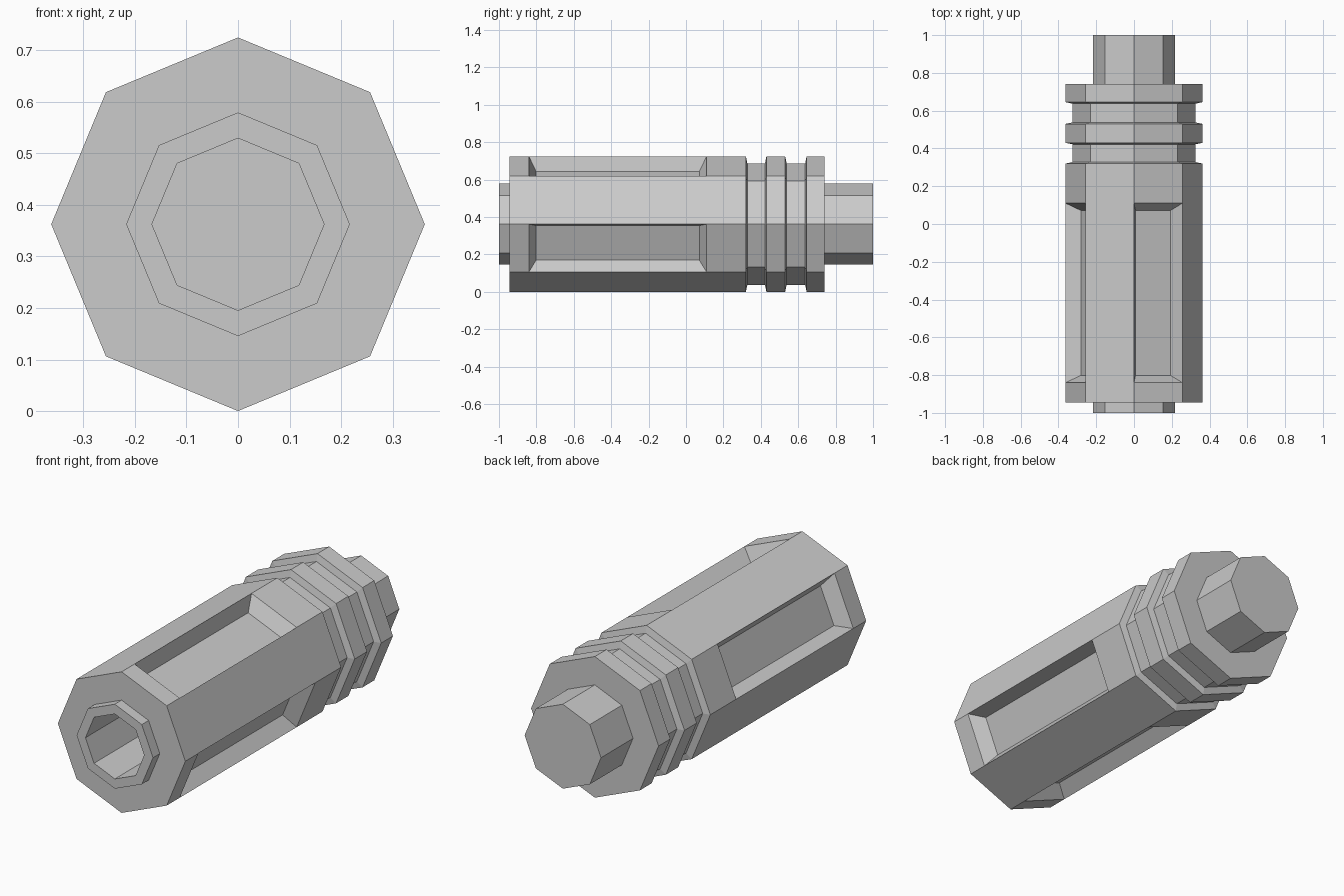
import bpy, bmesh, math

if "Cube" in bpy.data.objects:
    bpy.data.objects.remove(bpy.data.objects["Cube"])

R = 0.3625          # outer radius, also height of the axis
SIDES = 8


def lathe(name, profile):
    """Octagonal solid around the y axis from (y, radius) pairs, capped at both ends."""
    bm = bmesh.new()
    rings = []
    for y, r in profile:
        rings.append([bm.verts.new((r * math.cos(2 * math.pi * i / SIDES), y,
                                    R + r * math.sin(2 * math.pi * i / SIDES)))
                      for i in range(SIDES)])
    for a, b in zip(rings, rings[1:]):
        for i in range(SIDES):
            j = (i + 1) % SIDES
            bm.faces.new((a[i], a[j], b[j], b[i]))
    bm.faces.new(rings[0])
    bm.faces.new(rings[-1])
    bmesh.ops.recalc_face_normals(bm, faces=bm.faces)
    return bm


def finish(bm, name):
    me = bpy.data.meshes.new(name)
    bm.normal_update()
    bm.to_mesh(me)
    bm.free()
    ob = bpy.data.objects.new(name, me)
    bpy.context.collection.objects.link(ob)
    return ob


# Main barrel: bore, front lip, slotted section, two grooves
SLOT = (-0.84, 0.11)
profile = [(0.3, 0.167), (-1, 0.167), (-1, 0.217), (-0.945, 0.217),
           (-0.945, R), (SLOT[0], R), (SLOT[1], R)]
for start, end in ((0.32, 0.43), (0.53, 0.645)):
    profile += [(start, R), (start + 0.008, 0.325), (end - 0.008, 0.325), (end, R)]
profile.append((0.74, R))
bm = lathe("barrel", profile)

# Sunken panels with sloped walls on every second side
mid = sum(SLOT) / 2
panels = []
for f in bm.faces:
    c = f.calc_center_median()
    radius = math.hypot(c.x, c.z - R)
    if abs(c.y - mid) < 0.01 and radius > 0.3:
        side = int((math.degrees(math.atan2(c.z - R, c.x)) % 360) // 45)
        if side % 2 == 1:
            panels.append(f)
bm.normal_update()
bmesh.ops.inset_individual(bm, faces=panels, thickness=0.039, depth=-0.073,
                           use_even_offset=True)
finish(bm, "barrel")

# Solid stub at the back
finish(lathe("rear_stub", [(0.72, 0.217), (1, 0.217)]), "rear_stub")
